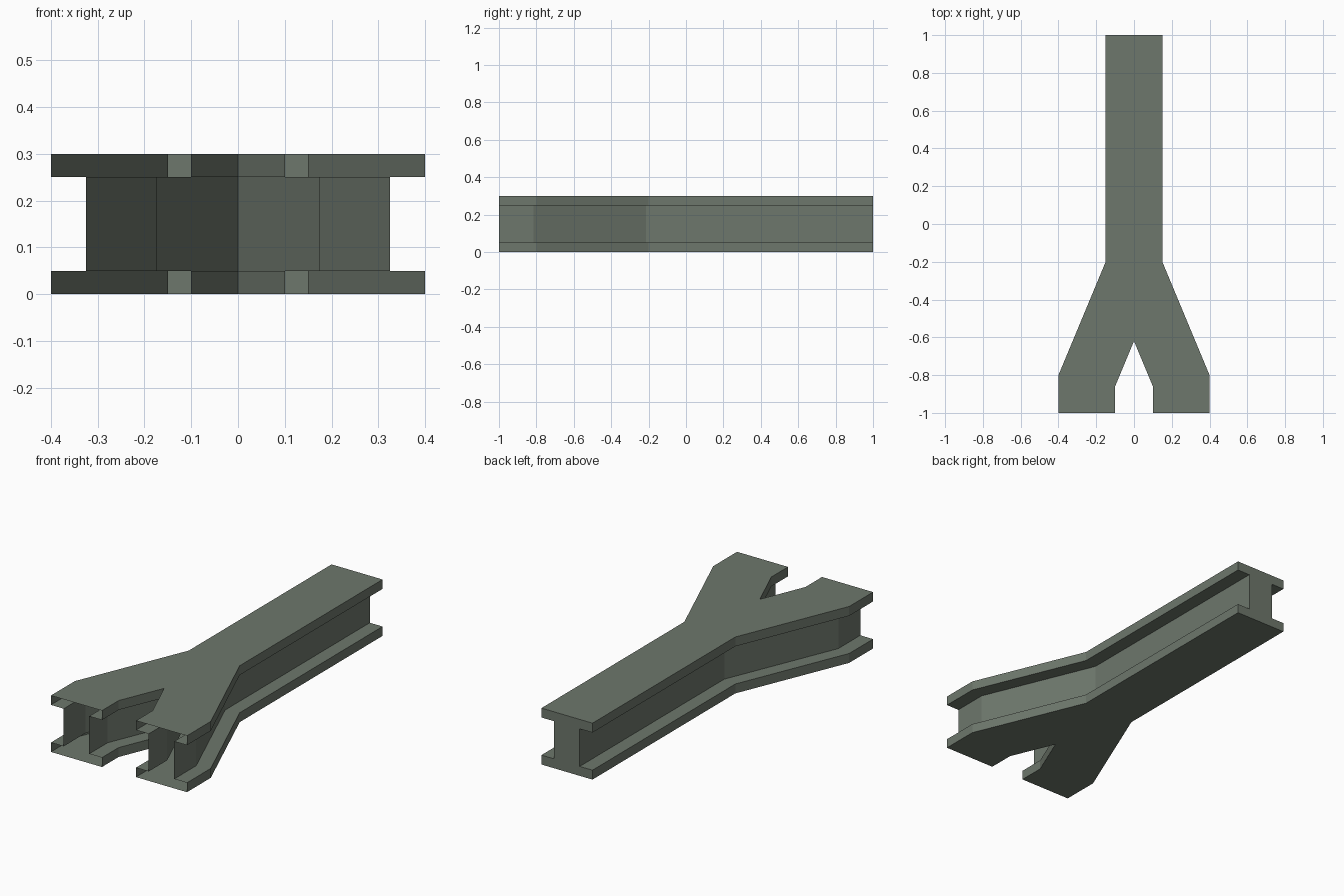
import bpy
import bmesh

if "Cube" in bpy.data.objects:
    bpy.data.objects.remove(bpy.data.objects["Cube"])

# Side profile of the I-beam: (half width, height)
FLANGE, WEB = 0.15, 0.075
PROFILE = [(FLANGE, 0), (FLANGE, 0.05), (WEB, 0.05),
           (WEB, 0.25), (FLANGE, 0.25), (FLANGE, 0.3)]


def outer_path(h):
    """Outer side of trunk and arm, mitred at both bends."""
    return [(h, 1), (h, -0.23 + 0.2 * h), (0.25 + h, -0.83 + 0.2 * h), (0.25 + h, -1)]


def inner_path(h):
    """Inner side of the arm, running up to the crotch of the fork."""
    x, y = 0.25 - h, -0.83 - 0.2 * h
    return [(x, -1), (x, y), (0, y + 2.4 * x)]


bm = bmesh.new()


def face(points):
    bm.faces.new([bm.verts.new(p) for p in points])


# Side walls and flange ledges, lofted along both paths on both sides
for side in (1, -1):
    for path in (outer_path, inner_path):
        for (h0, z0), (h1, z1) in zip(PROFILE, PROFILE[1:]):
            a, b = path(h0), path(h1)
            for i in range(len(a) - 1):
                quad = [(*a[i], z0), (*a[i + 1], z0), (*b[i + 1], z1), (*b[i], z1)]
                face([(side * x, y, z) for x, y, z in quad])

# Flat top and bottom of the Y
half = outer_path(FLANGE) + inner_path(FLANGE)
outline = half + [(-x, y) for x, y in reversed(half[:-1])]
for z in (0, 0.3):
    face([(x, y, z) for x, y in outline])

# Closed trunk end (the two arm ends stay open and hollow)
face([(h, 1, z) for h, z in PROFILE] + [(-h, 1, z) for h, z in reversed(PROFILE)])

bmesh.ops.remove_doubles(bm, verts=bm.verts, dist=0.0005)
bmesh.ops.recalc_face_normals(bm, faces=bm.faces)
mesh = bpy.data.meshes.new("forked_beam")
bm.to_mesh(mesh)
bm.free()

metal = bpy.data.materials.new("grey green metal")
metal.diffuse_color = (0.155, 0.185, 0.15, 1)
metal.use_nodes = True
metal.node_tree.nodes["Principled BSDF"].inputs["Base Color"].default_value = metal.diffuse_color
mesh.materials.append(metal)
beam = bpy.data.objects.new("forked_beam", mesh)
bpy.context.collection.objects.link(beam)
